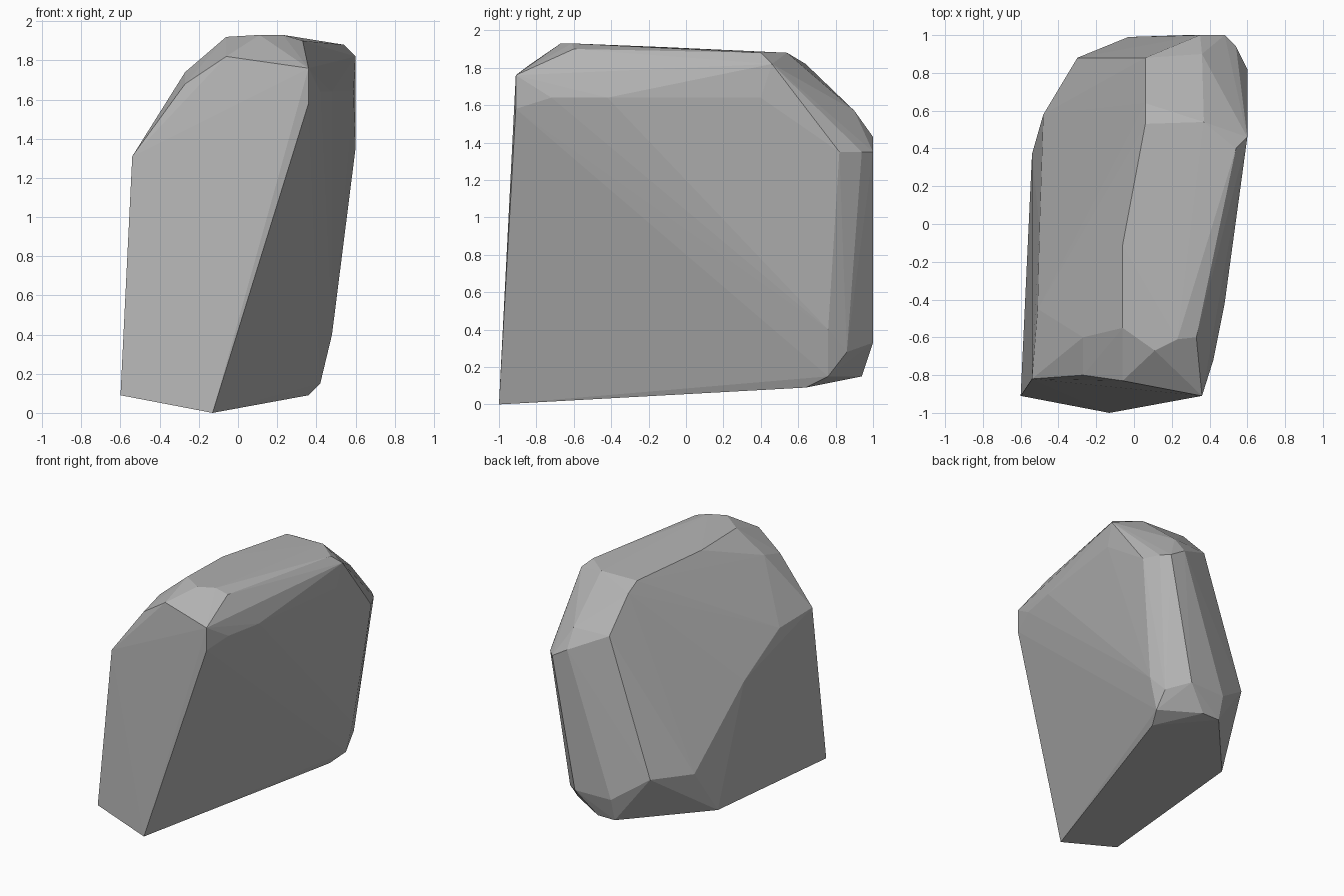
import bpy
import bmesh
from mathutils import Vector

# Remove the default cube only
default_cube = bpy.data.objects.get("Cube")
if default_cube:
    bpy.data.objects.remove(default_cube, do_unlink=True)

CENTIMETRE = 0.01


def make_material(name, grey):
    """One flat grey stone colour."""
    material = bpy.data.materials.new(name)
    material.use_nodes = True
    colour = (grey, grey, grey, 1)
    material.diffuse_color = colour
    shader = material.node_tree.nodes["Principled BSDF"]
    shader.inputs["Base Color"].default_value = colour
    shader.inputs["Roughness"].default_value = 1
    return material


def chiselled_block(name, corner_groups, material):
    """Wrap a tight faceted skin around groups of corner points."""
    mesh_builder = bmesh.new()
    for corners in corner_groups:
        for corner in corners:
            mesh_builder.verts.new(Vector(corner) * CENTIMETRE)
    hull = bmesh.ops.convex_hull(mesh_builder, input=mesh_builder.verts[:])
    # Drop the corners that ended up inside the skin
    leftovers = set(hull["geom_interior"]) | set(hull["geom_unused"])
    loose = [item for item in leftovers
             if isinstance(item, bmesh.types.BMVert) and not item.link_faces]
    bmesh.ops.delete(mesh_builder, geom=loose, context="VERTS")
    bmesh.ops.recalc_face_normals(mesh_builder, faces=mesh_builder.faces[:])
    for face in mesh_builder.faces:
        face.smooth = False

    mesh = bpy.data.meshes.new(name)
    mesh_builder.to_mesh(mesh)
    mesh_builder.free()
    mesh.materials.append(material)
    block = bpy.data.objects.new(name, mesh)
    bpy.context.collection.objects.link(block)
    return block


# Flat cleaved front, leaning slightly back
front_cleft = [(-60, -91, 9), (-13, -100, 0), (36, -91, 158), (36, -91, 176),
               (-6, -83, 182), (-27, -80, 168), (-54, -82, 131)]

# Rounded crest running from front to back
crest = [(11, -67, 193), (23, -61, 193), (33, -60, 190), (-6, -55, 192),
         (-27, -60, 174), (-6, -11, 191), (6, 53, 188), (37, 54, 188),
         (54, 40, 188), (6, 64, 182)]

# Upper edge of the broad left wall
left_shoulder = [(42, -72, 164), (48, -42, 164), (59, 40, 164),
                 (60, 46, 182)]

# Sloping, bevelled back
back = [(6, 88, 157), (36, 90, 157), (35, 100, 143), (48, 100, 135),
        (54, 94, 135), (60, 82, 135), (28, 100, 33), (-3, 99, 33)]

# Edge of the right wall, falling from front to back
right_ridge = [(-51, -45, 128), (-50, -2, 102), (-48, 58, 50),
               (-30, 88, 52)]

# Chipped lower rim
lower_rim = [(36, 64, 9), (42, 76, 15), (48, 76, 40), (42, 86, 28),
             (12, 94, 15), (-3, 94, 15), (-54, 37, 15)]

stone_grey = make_material("stone grey", 0.45)
chiselled_block("rock",
                [front_cleft, crest, left_shoulder, back, right_ridge,
                 lower_rim],
                stone_grey)
